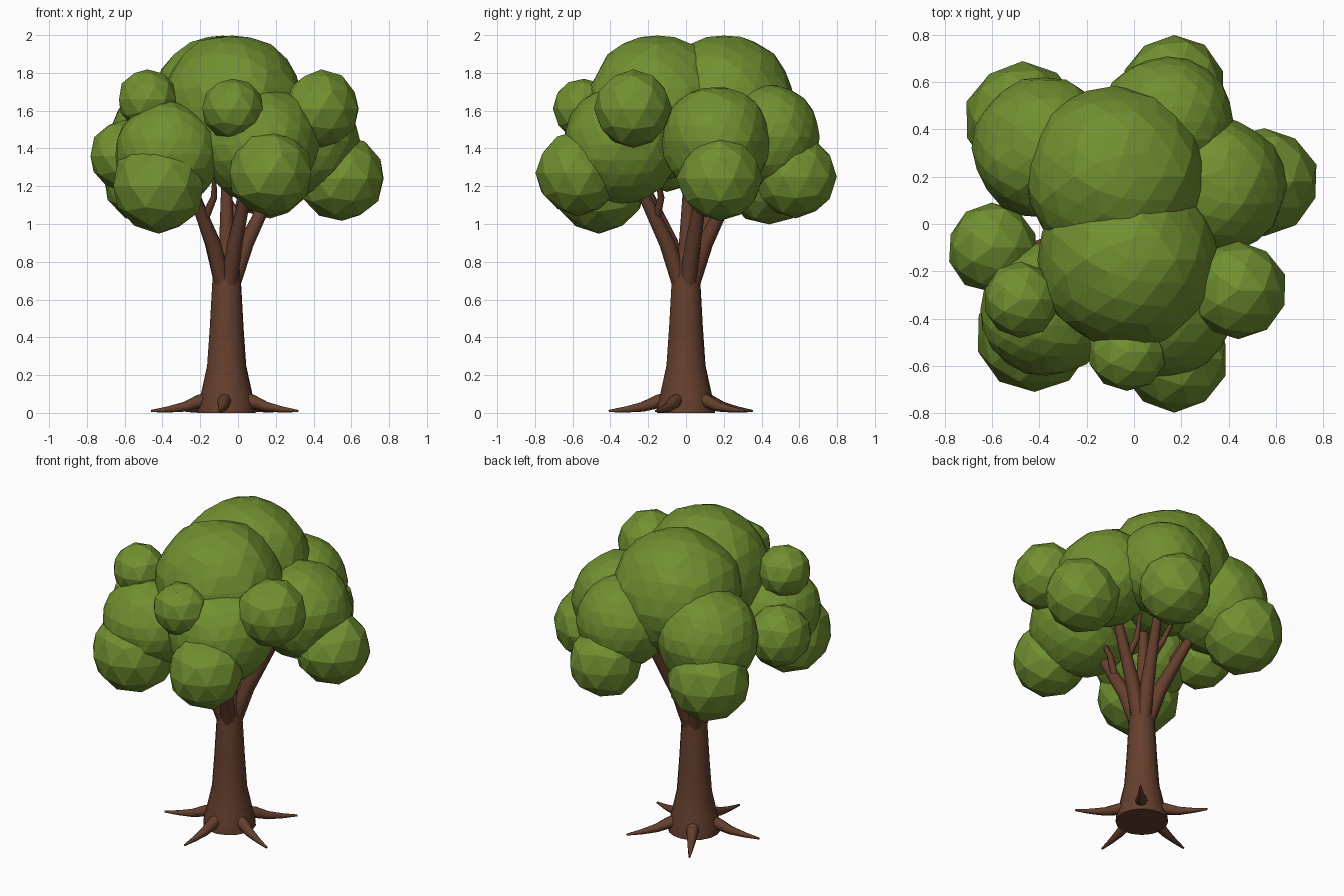
import bpy, bmesh, math
from mathutils import Vector, noise

if "Cube" in bpy.data.objects:
    bpy.data.objects.remove(bpy.data.objects["Cube"])


def material(name, rgb):
    m = bpy.data.materials.new(name)
    m.diffuse_color = (*rgb, 1)
    m.use_nodes = True
    m.node_tree.nodes["Principled BSDF"].inputs["Base Color"].default_value = m.diffuse_color
    return m


LEAF = material("leaf green", (0.165, 0.28, 0.03))
BARK = material("bark brown", (0.13, 0.05, 0.027))


def finish(bm, name, mat, smooth):
    bmesh.ops.recalc_face_normals(bm, faces=bm.faces)
    for f in bm.faces:
        f.smooth = smooth
    me = bpy.data.meshes.new(name)
    bm.to_mesh(me)
    bm.free()
    me.materials.append(mat)
    ob = bpy.data.objects.new(name, me)
    bpy.context.collection.objects.link(ob)
    if smooth:
        bpy.ops.object.select_all(action='DESELECT')
        ob.select_set(True)
        bpy.context.view_layer.objects.active = ob
        bpy.ops.object.shade_smooth_by_angle(angle=math.radians(50))
    return ob


def tube(name, points, radii, sides=10):
    """Tapered tube through the points, capped; kept above the ground."""
    pts = [Vector(p) for p in points]
    bm = bmesh.new()
    rings = []
    for i, p in enumerate(pts):
        d = (pts[min(i + 1, len(pts) - 1)] - pts[max(i - 1, 0)]).normalized()
        u = d.cross(Vector((0.3, 1, 0.1)) if abs(d.z) > 0.7 else Vector((0, 0, 1))).normalized()
        v = d.cross(u)
        ring = []
        for k in range(sides):
            a = math.tau * k / sides
            co = p + radii[i] * (u * math.cos(a) + v * math.sin(a))
            co.z = max(co.z, 0.0)
            ring.append(bm.verts.new(co))
        rings.append(ring)
    for a, b in zip(rings, rings[1:]):
        for k in range(sides):
            n = (k + 1) % sides
            bm.faces.new((a[k], a[n], b[n], b[k]))
    bm.faces.new(rings[0][::-1])
    bm.faces.new(rings[-1])
    return finish(bm, name, BARK, True)


def clump(name, x, y, z, r, subdiv):
    """Faceted leaf ball with gentle bumps."""
    bm = bmesh.new()
    bmesh.ops.create_icosphere(bm, subdivisions=subdiv, radius=r)
    c = Vector((x, y, z))
    for v in bm.verts:
        k = 1 + 0.05 * noise.noise((v.co + c) * 7)
        v.co = v.co * k + c
        v.co.z = min(v.co.z, 2.0)
    return finish(bm, name, LEAF, False)


# Trunk with flared foot
CX = -0.06
profile = [(0, 0.155), (0.04, 0.152), (0.1, 0.137), (0.25, 0.104), (0.45, 0.09),
           (0.7, 0.076), (0.8, 0.066), (0.86, 0.045)]
tube("trunk", [(CX, 0, z) for z, r in profile], [r for z, r in profile], 16)

# Roots
for i in range(5):
    a = math.radians(-95 + 72 * i)
    path = [(0.06, 0.085, 0.035), (0.15, 0.06, 0.036), (0.23, 0.032, 0.026),
            (0.32, 0.018, 0.016), (0.41, 0.01, 0.006)]
    tube(f"root_{i + 1}", [(CX + d * math.cos(a), d * math.sin(a), z) for d, z, r in path],
         [r for d, z, r in path], 8)

# Main limbs, each with a thinner twig
limbs = [(-0.27, -0.24, 1.24), (0.06, -0.27, 1.25), (0.22, 0.10, 1.26),
         (0.05, 0.28, 1.26), (-0.27, 0.22, 1.26)]
for i, t in enumerate(limbs):
    end, root = Vector(t), Vector((CX, 0, 0.68))
    out = Vector((end.x - CX, end.y, 0)).normalized()
    mid = Vector((CX, 0, 0.9)) + out * 0.11
    tube(f"limb_{i + 1}", [root + out * 0.03, mid, end], [0.046, 0.042, 0.026])
    side = Vector((-out.y, out.x, 0))
    fork = mid.lerp(end, 0.35)
    tube(f"twig_{i + 1}", [fork, fork + side * 0.07 + Vector((0, 0, 0.12)),
                           fork + side * 0.12 + out * 0.05 + Vector((0, 0, 0.25))],
         [0.024, 0.018, 0.01], 8)
tube("centre_limb", [(CX, 0, 0.8), (CX, 0.01, 1.05), (CX, 0.02, 1.35)], [0.045, 0.036, 0.025])

# Large inner leaf clumps
large = [(-0.08, 0.20, 1.62, 0.38), (-0.03, -0.15, 1.62, 0.38), (-0.37, -0.36, 1.37, 0.28),
         (0.12, -0.34, 1.42, 0.31), (0.35, 0.16, 1.44, 0.29), (0.14, 0.43, 1.46, 0.28),
         (-0.38, 0.32, 1.45, 0.30)]
for i, c in enumerate(large):
    clump(f"large_leaf_clump_{i + 1}", *c, 3)

# Small outer leaf clumps
small = [(-0.48, -0.32, 1.66, 0.16), (0.44, -0.28, 1.61, 0.205), (-0.60, -0.10, 1.36, 0.19),
         (-0.42, -0.46, 1.20, 0.25), (0.17, -0.57, 1.27, 0.225), (0.55, 0.18, 1.24, 0.225),
         (0.17, 0.58, 1.25, 0.22), (-0.47, 0.44, 1.24, 0.245), (-0.03, -0.54, 1.61, 0.165)]
for i, c in enumerate(small):
    clump(f"small_leaf_clump_{i + 1}", *c, 2)
